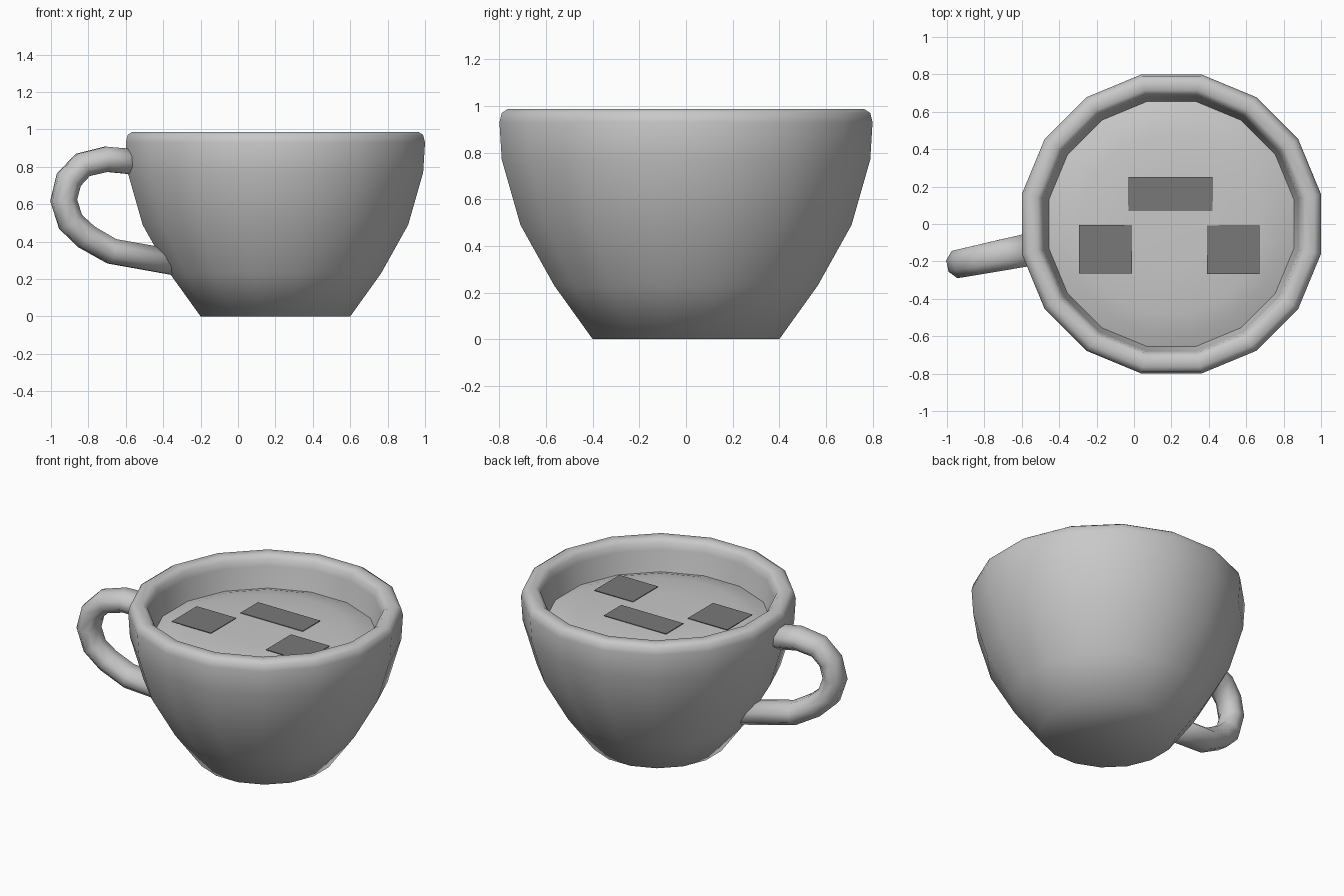
import bpy, bmesh, math
from mathutils import Vector

cube = bpy.data.objects.get("Cube")
if cube:
    bpy.data.objects.remove(cube, do_unlink=True)

CUP_X = 0.2
SIDES = 16


def material(name, value):
    m = bpy.data.materials.new(name)
    m.use_nodes = True
    col = (value, value, value, 1)
    m.diffuse_color = col
    m.node_tree.nodes["Principled BSDF"].inputs["Base Color"].default_value = col
    return m


def finish(bm, name, mat, smooth=True):
    bmesh.ops.recalc_face_normals(bm, faces=bm.faces)
    for f in bm.faces:
        f.smooth = smooth
    me = bpy.data.meshes.new(name)
    bm.to_mesh(me)
    bm.free()
    me.materials.append(mat)
    ob = bpy.data.objects.new(name, me)
    bpy.context.collection.objects.link(ob)
    return ob


def loft(rings, cap_start=True, cap_end=True):
    """Skin a list of closed rings of points."""
    bm = bmesh.new()
    loops = [[bm.verts.new(p) for p in ring] for ring in rings]
    for a, b in zip(loops, loops[1:]):
        for i in range(len(a)):
            j = (i + 1) % len(a)
            bm.faces.new((a[i], a[j], b[j], b[i]))
    if cap_start:
        bm.faces.new(loops[0][::-1])
    if cap_end:
        bm.faces.new(loops[-1])
    return bm


def cup_ring(apothem, z):
    r = apothem / math.cos(math.pi / SIDES)
    angles = [(i + 0.5) * math.tau / SIDES for i in range(SIDES)]
    return [(CUP_X + r * math.cos(a), r * math.sin(a), z) for a in angles]


grey = material("light grey", 0.58)
dark = material("dark grey", 0.19)

# Cup: outer wall, rounded rim, inner wall and inner floor
profile = [(0.40, 0), (0.565, 0.23), (0.71, 0.49), (0.79, 0.77), (0.80, 0.93),
           (0.79, 0.97), (0.765, 0.987), (0.715, 0.987), (0.69, 0.965),
           (0.68, 0.92), (0.652, 0.77), (0.58, 0.51), (0.45, 0.27), (0.32, 0.12)]
finish(loft([cup_ring(*p) for p in profile]), "cup", grey)

# Drink surface, domed just below the floating pieces
drink = [(0.658, 0.785), (0.58, 0.813), (0.48, 0.832), (0.25, 0.84)]
finish(loft([cup_ring(*p) for p in drink], cap_start=False), "drink_surface", grey)

# Handle: flattened tube swept along a path in a slightly turned upright plane,
# a little wider toward the cup
path = [(-0.54, 0.825), (-0.705, 0.84), (-0.83, 0.81), (-0.905, 0.73),
        (-0.932, 0.62), (-0.895, 0.505), (-0.81, 0.425), (-0.675, 0.348), (-0.32, 0.285)]
points = [Vector((x, -0.145 + 0.2 * (x + 0.6), z)) for x, z in path]
across = Vector((-0.2, 1, 0)).normalized()
angles = [(k + 0.5) * math.tau / 8 for k in range(8)]
rings = []
for i, p in enumerate(points):
    tangent = (points[min(i + 1, len(points) - 1)] - points[max(i - 1, 0)]).normalized()
    outward = across.cross(tangent)
    width = min(0.095, 0.08 + 0.04 * (p.x + 0.95))
    rings.append([p + outward * 0.073 * math.cos(a) + across * width * math.sin(a)
                  for a in angles])
finish(loft(rings), "handle", grey)

# Flat floating pieces: x range, y range
pieces = {"long_piece": (-0.03, 0.42, 0.07, 0.25),
          "right_square_piece": (-0.295, -0.01, -0.265, -0.005),
          "left_square_piece": (0.39, 0.67, -0.268, -0.008)}
for name, (x0, x1, y0, y1) in pieces.items():
    corners = [(x0, y0), (x1, y0), (x1, y1), (x0, y1)]
    bm = loft([[(x, y, z) for x, y in corners] for z in (0.844, 0.848)])
    finish(bm, name, dark, smooth=False)
